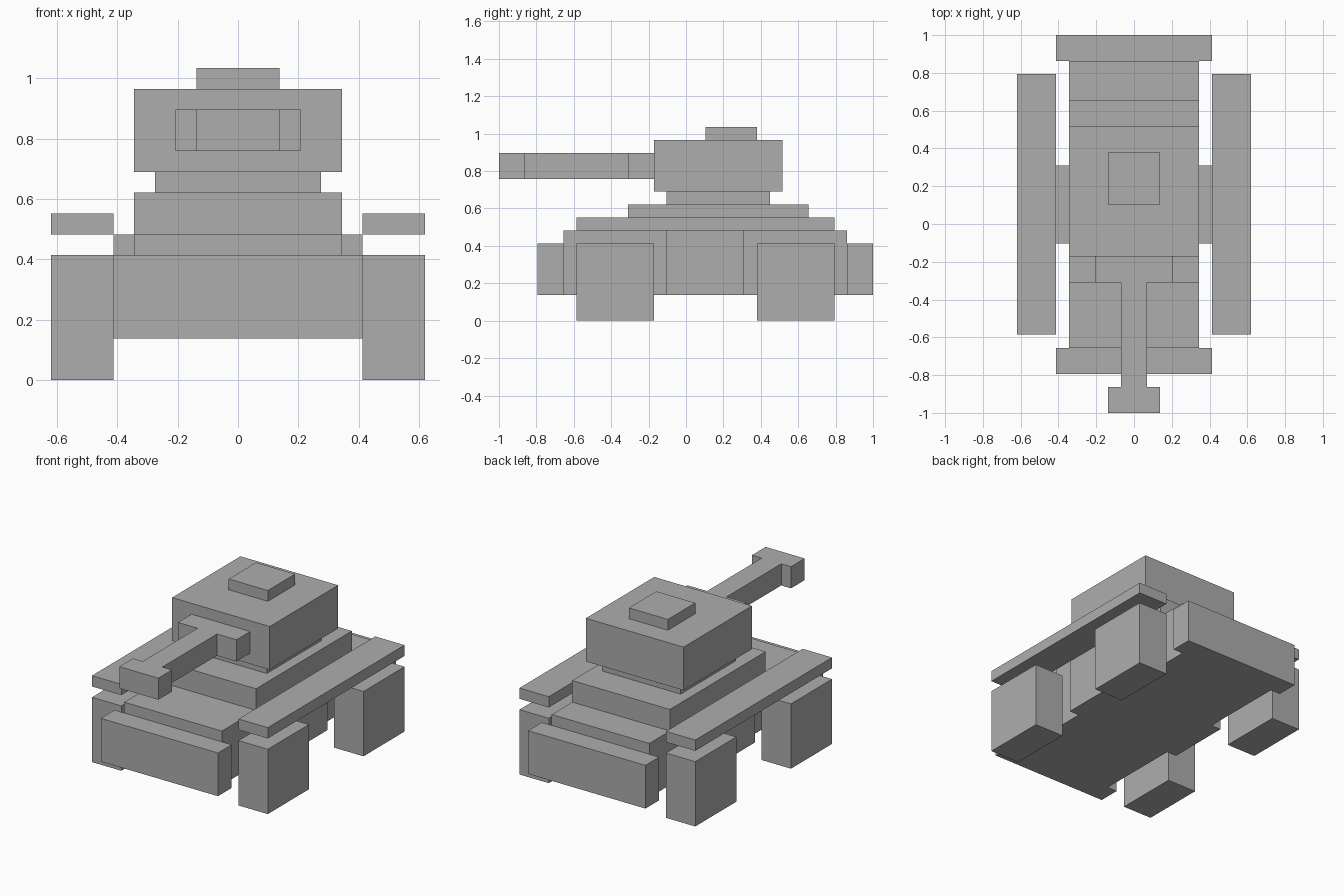
import bpy

cube = bpy.data.objects.get("Cube")
if cube:
    bpy.data.objects.remove(cube, do_unlink=True)

U = 2 / 29        # one block of the model's grid
MIDDLE = 14.5     # blocks from the muzzle tip to the centre

GREY = (0.42, 0.42, 0.42, 1)
grey = bpy.data.materials.new("plain grey")
grey.use_nodes = True
grey.diffuse_color = GREY
grey.node_tree.nodes["Principled BSDF"].inputs["Base Color"].default_value = GREY


def box(name, x, y, z):
    """Box from (low, high) ranges in blocks, y counted from the muzzle tip."""
    y = (y[0] - MIDDLE, y[1] - MIDDLE)
    ranges = (x, y, z)
    bpy.ops.mesh.primitive_cube_add(size=1, location=[(a + b) / 2 * U for a, b in ranges])
    part = bpy.context.object
    part.name = part.data.name = name
    part.scale = [(b - a) * U for a, b in ranges]
    bpy.ops.object.transform_apply(location=False, rotation=False, scale=True)
    part.data.materials.append(grey)
    return part


def centred(name, half, y, z):
    return box(name, (-half, half), y, z)


def pair(name, x, y, z):
    box("left_" + name, x, y, z)
    box("right_" + name, (-x[1], -x[0]), y, z)


# Hull
centred("hull", 5, (5, 27), (2, 7))
centred("front_bumper", 6, (3, 5), (2, 6))
centred("rear_bumper", 6, (27, 29), (2, 6))
centred("upper_deck", 5, (10, 24), (7, 9))
pair("side_block", (5, 6), (13, 19), (2, 7))

# Running gear and the guards above it
pair("front_track", (6, 9), (6, 12), (0, 6))
pair("rear_track", (6, 9), (20, 26), (0, 6))
pair("track_guard", (6, 9), (6, 26), (7, 8))

# Turret
centred("turret_neck", 4, (13, 21), (9, 10))
centred("turret", 5, (12, 22), (10, 14))
centred("hatch", 2, (16, 20), (14, 15))

# Gun
centred("gun_mantlet", 3, (10, 12), (11, 13))
centred("gun_barrel", 1, (2, 10), (11, 13))
centred("gun_muzzle", 2, (0, 2), (11, 13))
